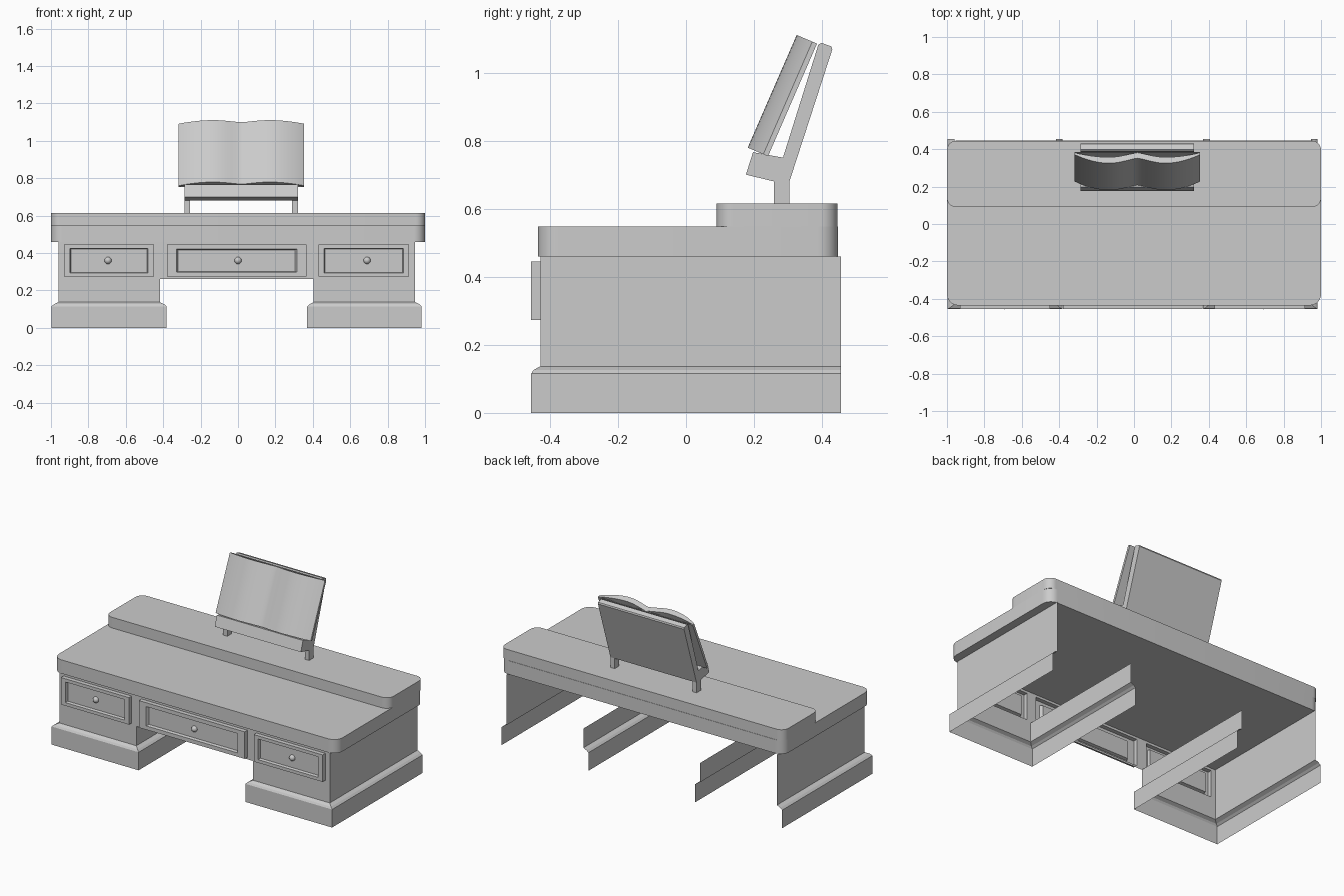
import bpy, bmesh, math

if "Cube" in bpy.data.objects:
    bpy.data.objects.remove(bpy.data.objects["Cube"])


def make(name, verts, faces, smooth=None):
    me = bpy.data.meshes.new(name)
    me.from_pydata(verts, [], faces)
    ob = bpy.data.objects.new(name, me)
    bpy.context.collection.objects.link(ob)
    bm = bmesh.new()
    bm.from_mesh(me)
    bmesh.ops.recalc_face_normals(bm, faces=bm.faces)
    bm.to_mesh(me)
    bm.free()
    if smooth:
        bpy.ops.object.select_all(action='DESELECT')
        ob.select_set(True)
        bpy.context.view_layer.objects.active = ob
        bpy.ops.object.shade_smooth_by_angle(angle=math.radians(smooth))
    return ob


def extrude_x(name, profile, x0, x1):
    """Closed (y, z) profile extruded along x."""
    n = len(profile)
    verts = [(x, y, z) for x in (x0, x1) for y, z in profile]
    faces = [(i, (i + 1) % n, n + (i + 1) % n, n + i) for i in range(n)]
    return make(name, verts, faces + [tuple(range(n)), tuple(range(n, 2 * n))])


def rounded_slab(name, x, y, z, r, seg=8):
    """Slab with rounded vertical corners; x, y, z are (min, max) pairs."""
    ring = []
    corners = ((x[1] - r, y[1] - r), (x[0] + r, y[1] - r), (x[0] + r, y[0] + r), (x[1] - r, y[0] + r))
    for k, (cx, cy) in enumerate(corners):
        for i in range(seg + 1):
            a = math.pi / 2 * (k + i / seg)
            ring.append((cx + r * math.cos(a), cy + r * math.sin(a)))
    n = len(ring)
    verts = [(px, py, h) for h in z for px, py in ring]
    faces = [(i, (i + 1) % n, n + (i + 1) % n, n + i) for i in range(n)]
    make(name, verts, faces + [tuple(range(n)), tuple(range(n, 2 * n))], 35)


# Table top and raised rear shelf
rounded_slab("desk_top", (-1, 1), (-0.435, 0.447), (0.46, 0.547), 0.06)
rounded_slab("rear_shelf", (-1, 1), (0.09, 0.445), (0.547, 0.615), 0.05)

# Front sheet with drawer openings and the knee hole
FRONT, BACK = -0.428, 0.455
xs = [-0.96, -0.93, -0.45, -0.417, -0.38, 0.366, 0.405, 0.43, 0.915, 0.947]
zs = [0.137, 0.26, 0.273, 0.445, 0.46]
verts = [(x, FRONT, z) for z in zs for x in xs]
faces = []
for j in range(len(zs) - 1):
    for i in range(len(xs) - 1):
        if (j == 2 and i in (1, 4, 7)) or (j == 0 and i in (3, 4, 5)):
            continue
        a = j * len(xs) + i
        faces.append((a, a + 1, a + 1 + len(xs), a + len(xs)))
make("front_panel", verts, faces)


# Pedestals: side sheets and flared plinth, open at the back and below
def pedestal(name, foot, wall, top_left, top_right):
    rows = [(0, foot, -0.455), (0.115, foot, -0.455), (0.124, None, 0), (0.137, wall, FRONT)]
    mid = [f + (w - f) * 0.35 for f, w in zip(foot, wall)]
    rows[2] = (0.126, mid, -0.448)
    verts, faces = [], []
    for z, (a, b), y in rows:
        verts += [(a, BACK, z), (a, y, z), (b, y, z), (b, BACK, z)]
    for j in range(3):
        for i in range(3):
            k = j * 4 + i
            faces.append((k, k + 1, k + 5, k + 4))
    for x, top in ((wall[0], top_left), (wall[1], top_right)):
        k = len(verts)
        verts += [(x, BACK, 0.137), (x, FRONT, 0.137), (x, FRONT, top), (x, BACK, top)]
        faces.append((k, k + 1, k + 2, k + 3))
    make(name, verts, faces)


pedestal("left_pedestal", (-0.997, -0.382), (-0.96, -0.417), 0.46, 0.26)
pedestal("right_pedestal", (0.37, 0.982), (0.405, 0.947), 0.26, 0.46)


# Drawers with recessed panels and round knobs
def drawer(name, x0, x1, dx, dz, knob_x):
    z0, z1 = 0.273, 0.445
    rings = [(0, 0, FRONT), (0, 0, -0.455), (dx * 0.85, dz * 0.85, -0.455), (dx, dz, -0.437)]
    verts, faces = [], []
    for ix, iz, y in rings:
        verts += [(x0 + ix, y, z0 + iz), (x1 - ix, y, z0 + iz), (x1 - ix, y, z1 - iz), (x0 + ix, y, z1 - iz)]
    for j in range(3):
        for i in range(4):
            n = (i + 1) % 4
            faces.append((j * 4 + i, j * 4 + n, j * 4 + 4 + n, j * 4 + 4 + i))
    make(name, verts, faces + [(12, 13, 14, 15)])
    bpy.ops.mesh.primitive_uv_sphere_add(segments=20, ring_count=12, radius=0.019, location=(knob_x, -0.437, 0.36))
    bpy.context.object.name = name + "_knob"
    bpy.ops.object.shade_smooth()


drawer("left_drawer", -0.93, -0.45, 0.036, 0.024, -0.695)
drawer("middle_drawer", -0.38, 0.366, 0.06, 0.029, 0.0)
drawer("right_drawer", 0.43, 0.915, 0.036, 0.024, 0.69)

# Book stand: leaning back plate with tray, on two feet
stand = [(0.304, 0.68), (0.43, 1.068), (0.427, 1.077), (0.398, 1.087), (0.389, 1.082),
         (0.285, 0.75), (0.197, 0.766), (0.176, 0.70), (0.259, 0.68)]
extrude_x("book_stand", stand, -0.287, 0.32)
foot = [(0.259, 0.615), (0.304, 0.615), (0.304, 0.685), (0.259, 0.685)]
extrude_x("left_foot", foot, -0.287, -0.257)
extrude_x("right_foot", foot, 0.29, 0.32)

# Open book: curved page block over a thin flat cover
CX, HALF = 0.018, 0.335
base, along, out = (0.241, 0.754), (0.144, 0.331), (-0.92, 0.39)


def book_part(name, section, smooth=None):
    n = len(section)
    verts = []
    for s in (0, 1):
        for u, t in section:
            verts.append((CX + u, base[0] + along[0] * s + out[0] * t, base[1] + along[1] * s + out[1] * t))
    faces = [(i, (i + 1) % n, n + (i + 1) % n, n + i) for i in range(n)]
    make(name, verts, faces + [tuple(range(n)), tuple(range(n, 2 * n))], smooth)


def page_height(u, edge, centre, peak):
    """Bulge of one page: centre at the spine, peak mid page, edge outside."""
    f = abs(u) / HALF
    p = 0.45
    if f < p:
        return centre + (peak - centre) * math.sin(f / p * math.pi / 2) ** 1.3
    return edge + (peak - edge) * math.cos((f - p) / (1 - p) * math.pi / 2) ** 0.9


us = [HALF * (i / 14 - 1) for i in range(29)]
upper = [(u, page_height(u, 0.015, 0.036, 0.065)) for u in us]
lower = [(u, page_height(u, 0.004, 0.004, 0.03)) for u in reversed(us)]
book_part("book_pages", upper + lower, 35)
book_part("book_cover", [(-HALF, 0), (HALF, 0), (HALF, 0.004), (-HALF, 0.004)])
